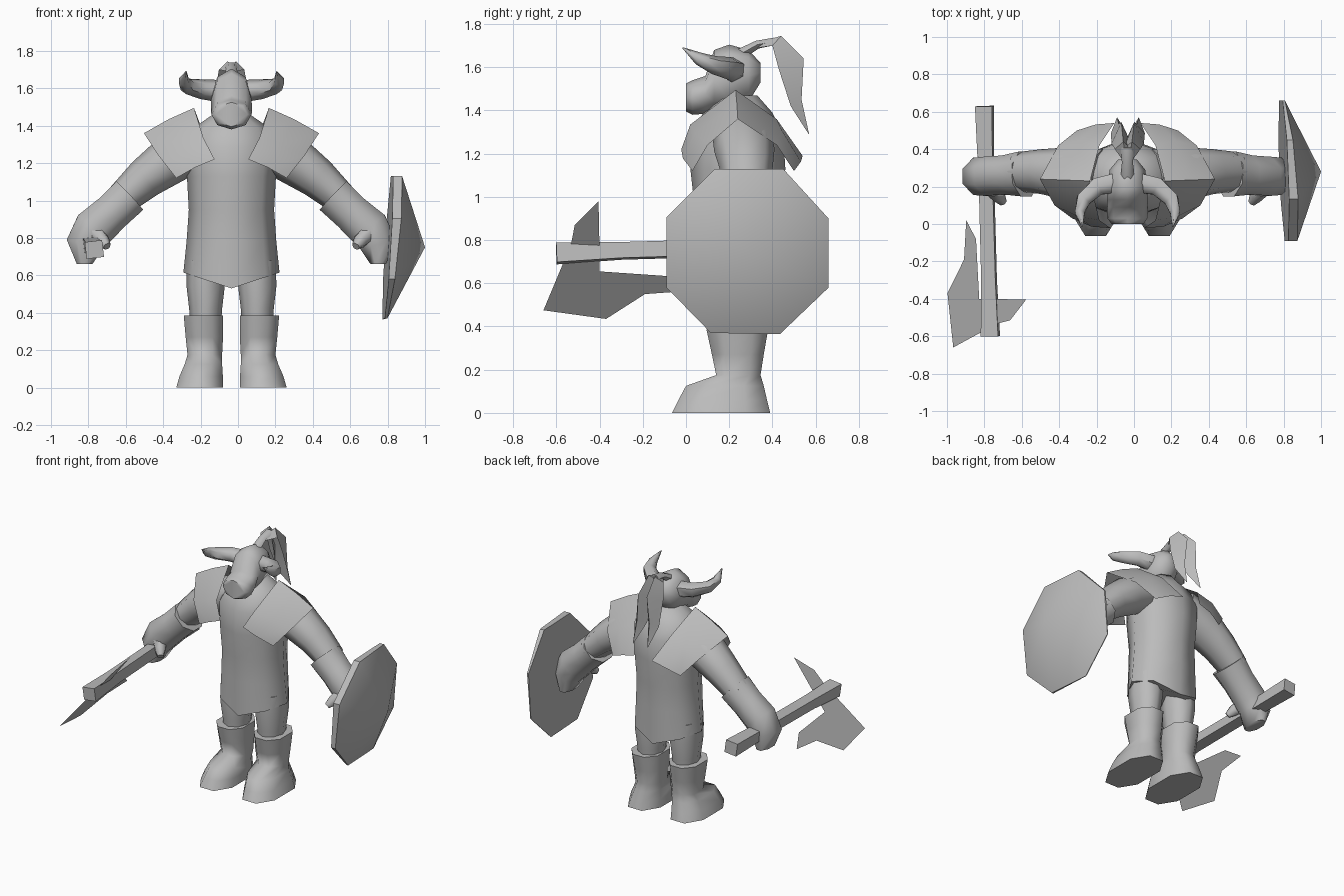
import bpy, bmesh, math
from mathutils import Vector

CX = -0.035  # body centre line
grey = bpy.data.materials.new("plain grey")
grey.diffuse_color = (0.5, 0.5, 0.5, 1)


def finish(name, bm, angle=60):
    bmesh.ops.recalc_face_normals(bm, faces=bm.faces[:])
    me = bpy.data.meshes.new(name)
    bm.to_mesh(me)
    bm.free()
    me.materials.append(grey)
    me.shade_smooth()
    me.set_sharp_from_angle(angle=math.radians(angle))
    ob = bpy.data.objects.new(name, me)
    bpy.context.collection.objects.link(ob)
    return ob


def bridge(bm, rings):
    """Join rings of vertices and cap both ends."""
    n = len(rings[0])
    for a, b in zip(rings, rings[1:]):
        for i in range(n):
            j = (i + 1) % n
            bm.faces.new((a[i], a[j], b[j], b[i]))
    bm.faces.new(rings[0][::-1])
    bm.faces.new(rings[-1])


def tube(name, secs, ref, n=8, fixed=None, shift=0.0, angle=60, tweak=None):
    """Loft of ellipses: each section is (centre, radius along ref, other radius)."""
    bm = bmesh.new()
    pts = [Vector(s[0]) for s in secs]
    ref = Vector(ref)
    rings = []
    for k, (c, ra, rb) in enumerate(secs):
        t = Vector(fixed) if fixed else pts[min(k + 1, len(pts) - 1)] - pts[max(k - 1, 0)]
        t.normalize()
        u = (ref - t * ref.dot(t)).normalized()
        v = t.cross(u)
        ring = []
        for i in range(n):
            a = 2 * math.pi * (i + shift) / n
            ring.append(bm.verts.new(pts[k] + u * ra * math.cos(a) + v * rb * math.sin(a)))
        rings.append(ring)
    if tweak:
        tweak(rings)
    bridge(bm, rings)
    return finish(name, bm, angle)


def sheet(name, rows, angle=40):
    """Grid of points as a single-layer plate."""
    bm = bmesh.new()
    vs = [[bm.verts.new(p) for p in r] for r in rows]
    for a, b in zip(vs, vs[1:]):
        for i in range(len(a) - 1):
            bm.faces.new((a[i], a[i + 1], b[i + 1], b[i]))
    return finish(name, bm, angle)


# Tunic, with hem dipping to a point at front and back
def hem(rings):
    for v in rings[0]:
        v.co.z -= 0.085 * (1 - min(1, abs(v.co.x - CX) / 0.257))


body = [(0.615, 0.257, 0.19), (0.78, 0.24, 0.195), (0.95, 0.228, 0.2), (1.13, 0.238, 0.22),
        (1.29, 0.25, 0.21), (1.39, 0.2, 0.16), (1.47, 0.085, 0.09)]
tube("tunic", [((CX, 0.24, z), a, b) for z, a, b in body], (1, 0, 0), fixed=(0, 0, 1), tweak=hem)

# Head with blunt snout, lofted from nose to nape: y, bottom, top, half width
head = [(0.0, 1.395, 1.525, 0.085), (0.03, 1.38, 1.54, 0.107), (0.09, 1.385, 1.56, 0.11),
        (0.13, 1.40, 1.68, 0.108), (0.2, 1.40, 1.705, 0.108), (0.29, 1.44, 1.68, 0.095),
        (0.345, 1.53, 1.62, 0.05)]
tube("head", [((CX, y, (a + b) / 2), w, (b - a) / 2) for y, a, b, w in head],
     (1, 0, 0), fixed=(0, 1, 0))

# Plume: short stem and two drooping leaf-shaped strands
tube("plume_stem", [((CX, 0.25, 1.66), 0.035, 0.03), ((CX, 0.33, 1.705), 0.03, 0.022),
                    ((CX, 0.41, 1.72), 0.035, 0.02)], (1, 0, 0), n=6)
# ridge y, z, edge y, z, spread, half width
leaf = [(0.33, 1.715, 0.33, 1.69, 0.1, 0.012), (0.44, 1.745, 0.4, 1.7, 0.4, 0.045),
        (0.545, 1.64, 0.43, 1.59, 0.6, 0.052), (0.535, 1.45, 0.485, 1.42, 0.85, 0.042),
        (0.57, 1.29, 0.565, 1.295, 1.0, 0.003)]
for k, dx in enumerate((-0.055, 0.06)):
    sheet(f"plume_strand_{k + 1}",
          [[(CX + dx * f - w, ye, ze), (CX + dx * f, y, z), (CX + dx * f + w, ye, ze)]
           for y, z, ye, ze, f, w in leaf])

for s, side in ((1, "left"), (-1, "right")):
    def P(x, y, z):
        return (CX + s * x, y, z)

    # Horns
    tube(f"{side}_horn", [(P(0.06, 0.22, 1.585), 0.06, 0.06), (P(0.16, 0.2, 1.595), 0.053, 0.055),
                          (P(0.235, 0.13, 1.61), 0.043, 0.045), (P(0.255, 0.06, 1.64), 0.03, 0.03),
                          (P(0.242, -0.015, 1.69), 0.003, 0.003)], (0, 0, 1), n=6)
    # Shoulder pads: inner edge to outer edge, running front to back
    inner = [P(0.09, -0.022, 1.22), P(0.15, 0.02, 1.335), P(0.2, 0.23, 1.495),
             P(0.15, 0.42, 1.36), P(0.07, 0.54, 1.19)]
    outer = [P(0.295, 0.03, 1.12), P(0.39, 0.1, 1.24), P(0.468, 0.24, 1.36),
             P(0.37, 0.42, 1.24), P(0.27, 0.5, 1.12)]
    mid = [tuple((a + b) / 2 + d for a, b, d in zip(p, q, (0, 0.012 * e, 0.008)))
           for p, q, e in zip(inner, outer, (-1.5, -1.5, 0, 2, 1))]
    sheet(f"{side}_shoulder_pad", [inner, mid, outer])

    # Upper arm, then gauntlet with closed hand and thumb
    tube(f"{side}_upper_arm", [(P(0.14, 0.26, 1.31), 0.14, 0.12), (P(0.33, 0.27, 1.215), 0.14, 0.13),
                               (P(0.46, 0.28, 1.12), 0.12, 0.11), (P(0.585, 0.28, 1.01), 0.105, 0.088)],
         (0, 1, 0))
    tube(f"{side}_gauntlet", [(P(0.545, 0.268, 1.025), 0.13, 0.113), (P(0.64, 0.262, 0.935), 0.113, 0.11),
                              (P(0.735, 0.255, 0.85), 0.113, 0.12), (P(0.785, 0.255, 0.765), 0.108, 0.107),
                              (P(0.785, 0.255, 0.66), 0.095, 0.045)], (0, 1, 0), shift=0.5)
    tube(f"{side}_thumb", [(P(0.735, 0.2, 0.83), 0.05, 0.05), (P(0.69, 0.15, 0.785), 0.042, 0.04),
                           (P(0.665, 0.115, 0.755), 0.022, 0.022)], (0, 0, 1), n=6)

    # Leg and boot
    leg = [(0.33, 0.082), (0.42, 0.088), (0.54, 0.102), (0.68, 0.1)]
    tube(f"{side}_leg", [(P(0.138, 0.24, z), r, r * 1.25) for z, r in leg], (1, 0, 0))
    boot = [(0.0, 0.045, 0.295, -0.065, 0.39), (0.06, 0.046, 0.278, -0.035, 0.375),
            (0.125, 0.05, 0.25, 0.0, 0.36), (0.175, 0.05, 0.235, 0.14, 0.345),
            (0.27, 0.045, 0.245, 0.12, 0.36), (0.385, 0.045, 0.255, 0.095, 0.38)]
    bm = bmesh.new()
    rings = []
    for z, x0, x1, y0, y1 in boot:
        cut_x, cut_y = (x1 - x0) * 0.28, (y1 - y0) * 0.25
        pts = [(x0 + cut_x, y0), (x1 - cut_x, y0), (x1, y0 + cut_y), (x1, y1 - cut_y),
               (x1 - cut_x, y1), (x0 + cut_x, y1), (x0, y1 - cut_y), (x0, y0 + cut_y)]
        rings.append([bm.verts.new(P(x, y, z)) for x, y in pts])
    bridge(bm, rings)
    finish(f"{side}_boot", bm, 75)

# Axe handle, square in section
tube("axe_handle", [((-0.768, -0.6, 0.738), 0.066, 0.064), ((-0.775, -0.3, 0.75), 0.054, 0.052),
                    ((-0.788, 0.2, 0.765), 0.053, 0.052), ((-0.8, 0.63, 0.78), 0.064, 0.064)],
     (1, 0, 0.12), n=4, shift=0.5, angle=30)


# Axe blades: outlines in y and z, lying in one tilted plane
def blade(name, outline):
    bm = bmesh.new()
    bm.faces.new([bm.verts.new((-0.77 + 0.77 * (z - 0.73), y, z)) for y, z in outline])
    finish(name, bm, 30)


blade("axe_main_blade", [(-0.55, 0.73), (-0.57, 0.69), (-0.66, 0.475), (-0.37, 0.435), (-0.19, 0.55),
                         (0.02, 0.565), (-0.08, 0.633), (-0.4, 0.655), (-0.4, 0.745)])
blade("axe_back_spike", [(-0.54, 0.74), (-0.515, 0.87), (-0.405, 0.98), (-0.4, 0.74)])

# Octagonal shield with raised centre, tilted, its rim thicker at top and front
bm = bmesh.new()
outline = [(-0.09, 0.58), (0.115, 0.37), (0.435, 0.365), (0.66, 0.58),
           (0.66, 0.9), (0.45, 1.13), (0.135, 1.13), (-0.09, 0.905)]
back, rim = [], []
for y, z in outline:
    dy, dz = y - 0.285, z - 0.75
    x = 0.801 + 0.06 * dz - 0.04 * dy
    back.append(bm.verts.new((x, y, z)))
    rim.append(bm.verts.new((x + max(0.005, 0.023 + 0.046 * dz - 0.048 * dy), y, z)))
apex = bm.verts.new((1.0, 0.28, 0.75))
bm.faces.new(back)
for i in range(8):
    j = (i + 1) % 8
    bm.faces.new((back[i], back[j], rim[j], rim[i]))
    bm.faces.new((rim[i], rim[j], apex))
finish("shield", bm, 40)
